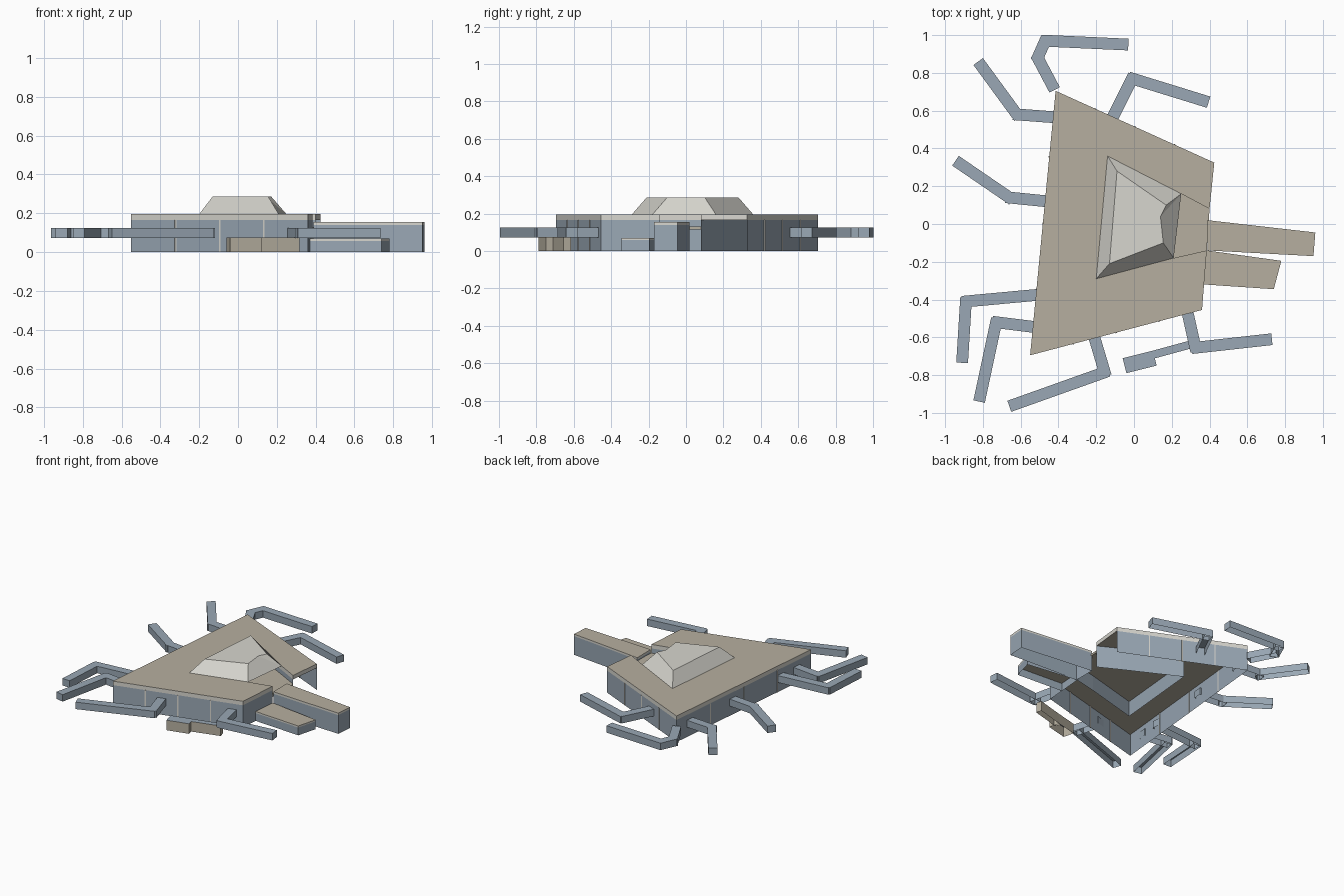
import bpy
import bmesh
from mathutils import Vector

cube = bpy.data.objects.get("Cube")
if cube:
    bpy.data.objects.remove(cube, do_unlink=True)


def material(name, rgb):
    m = bpy.data.materials.new(name)
    m.use_nodes = True
    m.diffuse_color = (*rgb, 1)
    m.node_tree.nodes["Principled BSDF"].inputs["Base Color"].default_value = (*rgb, 1)
    return m


TAN = material("tan_roof", (0.47, 0.43, 0.35))
BLUE = material("blue_grey_wall", (0.32, 0.39, 0.46))
CREAM = material("cream_trim", (0.68, 0.67, 0.62))


def finish(name, bm, mats):
    mesh = bpy.data.meshes.new(name)
    bm.to_mesh(mesh)
    bm.free()
    for m in mats:
        mesh.materials.append(m)
    ob = bpy.data.objects.new(name, mesh)
    bpy.context.collection.objects.link(ob)
    return ob


def area(pts):
    return sum(a[0] * b[1] - b[0] * a[1] for a, b in zip(pts, pts[1:] + pts[:1]))


def add_prism(bm, pts, z0, z1, top=True, bottom=True, skip=()):
    """Upright prism; caps use slot 0, sides use slot 1."""
    if area(pts) < 0:
        pts = pts[::-1]
    lo = [bm.verts.new((x, y, z0)) for x, y in pts]
    hi = [bm.verts.new((x, y, z1)) for x, y in pts]
    n = len(pts)
    for i in range(n):
        if i not in skip:
            j = (i + 1) % n
            bm.faces.new((lo[i], lo[j], hi[j], hi[i])).material_index = 1
    if top:
        bm.faces.new(hi)
    if bottom:
        bm.faces.new(lo[::-1])


def prism(name, pts, z0, z1, mats, **kw):
    bm = bmesh.new()
    add_prism(bm, pts, z0, z1, **kw)
    return finish(name, bm, mats)


def strip(a, b, width, ext_a=0.0, ext_b=0.0):
    """Rectangle outline around the line from a to b."""
    a, b = Vector(a), Vector(b)
    d = (b - a).normalized()
    s = Vector((-d.y, d.x)) * width / 2
    a, b = a - d * ext_a, b + d * ext_b
    return [tuple(p) for p in (a - s, b - s, b + s, a + s)]


# Terminal plan: four outer corners, then the court, open to the east
outer = [(0.425, 0.325), (-0.415, 0.705), (-0.55, -0.695), (0.36, -0.455)]
mouth_s, mouth_n = (0.385, -0.14), (0.40, 0.08)
court = [(0.21, -0.18), (-0.20, -0.29), (-0.14, 0.36), (0.25, 0.16)]
plan = outer + [mouth_s] + court + [mouth_n]
WALL, ROOF = 0.165, 0.195

# The last wall, beside the court mouth, stays open
prism("terminal_walls", plan, 0, WALL, [BLUE, BLUE],
      top=False, bottom=False, skip=(len(plan) - 1,))
prism("terminal_roof", plan, WALL, ROOF, [TAN, CREAM])
prism("court_roof", court + [mouth_n, mouth_s], 0.115, 0.13, [TAN, TAN])

# Thin cream pilasters at quarter points of the outer walls
bm = bmesh.new()
for a, b in zip(outer[:3], outer[1:]):
    a, b = Vector(a), Vector(b)
    step = (b - a).normalized() * 0.004
    for k in (1, 2, 3):
        p = a.lerp(b, k / 4)
        add_prism(bm, strip(p - step, p + step, 0.006), 0, WALL)
finish("wall_pilasters", bm, [CREAM, CREAM])

# Faceted skylight over the court
bm = bmesh.new()
base = [bm.verts.new((x, y, ROOF)) for x, y in court]
se, sw, nw, ne, dent = [bm.verts.new((x, y, 0.287)) for x, y in
                        ((0.155, -0.10), (-0.13, -0.21), (-0.09, 0.28),
                         (0.17, 0.10), (0.14, 0.04))]
b_se, b_sw, b_nw, b_ne = base
for f in ((b_sw, b_se, se, sw), (b_nw, b_sw, sw, nw), (b_ne, b_nw, nw, ne),
          (b_ne, ne, dent), (b_se, b_ne, dent, se), (sw, se, dent, ne, nw)):
    bm.faces.new(f)
finish("skylight", bm, [CREAM])

# Two piers on the east side, each with a thin roof
piers = {
    "tall_pier": ([(0.39, 0.02), (0.96, -0.045), (0.95, -0.17), (0.39, -0.14)], 0.14, 0.155),
    "low_pier": ([(0.385, -0.14), (0.78, -0.195), (0.74, -0.345), (0.37, -0.32)], 0.058, 0.07),
}
for name, (pts, z, top) in piers.items():
    prism(name + "_walls", pts, 0, z, [BLUE, BLUE], top=False, bottom=False)
    prism(name + "_roof", pts, z, top, [TAN, CREAM])

# Boarding bridges: bent channels, open underneath
bridges = [
    [(-0.42, 0.71), (-0.51, 0.88), (-0.47, 0.97), (-0.03, 0.95)],
    [(-0.42, 0.565), (-0.62, 0.58), (-0.825, 0.86)],
    [(-0.46, 0.12), (-0.66, 0.14), (-0.945, 0.335)],
    [(-0.115, 0.56), (-0.01, 0.77), (0.395, 0.645)],
    [(-0.51, -0.375), (-0.89, -0.41), (-0.91, -0.735)],
    [(-0.53, -0.545), (-0.73, -0.52), (-0.82, -0.94)],
    [(-0.21, -0.60), (-0.155, -0.785), (-0.66, -0.965)],
    [(0.285, -0.475), (0.325, -0.655), (0.73, -0.61)],
]
for n, path in enumerate(bridges, 1):
    bm = bmesh.new()
    last = len(path) - 2
    for i, (a, b) in enumerate(zip(path, path[1:])):
        outline = strip(a, b, 0.062, 0.02 if i else 0, 0.02 if i < last else 0)
        add_prism(bm, outline, 0.073, 0.125, bottom=False)
    finish(f"boarding_bridge_{n}", bm, [BLUE, BLUE])

# Low service block with a narrow link towards the south-east bridge
bm = bmesh.new()
add_prism(bm, strip((-0.05, -0.75), (0.11, -0.71), 0.082), 0, 0.075, bottom=False)
add_prism(bm, strip((0.09, -0.695), (0.31, -0.635), 0.042), 0, 0.075, bottom=False)
finish("service_block", bm, [BLUE, TAN])
